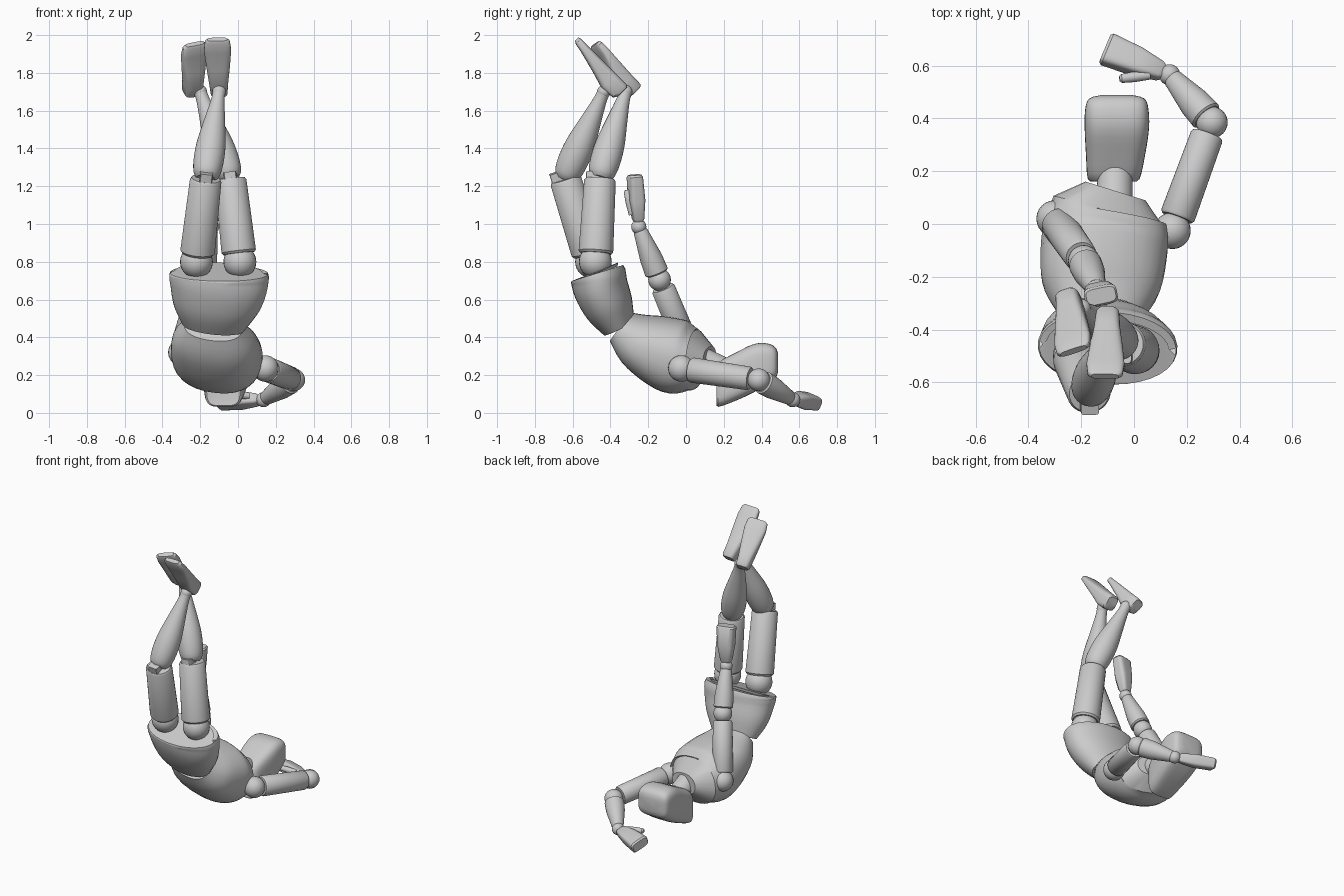
import bpy, bmesh, math
from mathutils import Vector as V

if "Cube" in bpy.data.objects:
    bpy.data.objects.remove(bpy.data.objects["Cube"])


def finish(bm, name, angle=35):
    bmesh.ops.recalc_face_normals(bm, faces=bm.faces)
    me = bpy.data.meshes.new(name)
    bm.to_mesh(me)
    bm.free()
    ob = bpy.data.objects.new(name, me)
    bpy.context.collection.objects.link(ob)
    bpy.ops.object.select_all(action='DESELECT')
    ob.select_set(True)
    bpy.context.view_layer.objects.active = ob
    bpy.ops.object.shade_smooth_by_angle(angle=math.radians(angle))
    return ob


def resample(rows, steps):
    """Smooth curve through section rows (centre, half width, half depth)."""
    out = []
    for i in range(len(rows) - 1):
        a, b, c, d = (rows[max(0, min(len(rows) - 1, i + k))] for k in (-1, 0, 1, 2))
        for s in range(steps):
            t = s / steps
            out.append([.5 * (2 * q + (r - p) * t + (2 * p - 5 * q + 4 * r - u) * t * t
                              + (3 * q - p - 3 * r + u) * t ** 3)
                        for p, q, r, u in zip(a, b, c, d)])
    return out + [list(rows[-1])]


def loft(name, rows, wdir, power=2.0, steps=1, seg=32, depth=None):
    """Skin superellipse sections; rows are x, y, z, half width, half depth."""
    rows = resample(rows, steps)
    bm = bmesh.new()
    rings = []
    for i, r in enumerate(rows):
        tan = V(rows[min(i + 1, len(rows) - 1)][:3]) - V(rows[max(i - 1, 0)][:3])
        tan.normalize()
        w = V(wdir).normalized()
        if depth is None:
            w = (w - tan * w.dot(tan)).normalized()
            dd = tan.cross(w)
        else:
            dd = V(depth).normalized()
        ring = []
        for k in range(seg):
            a = 2 * math.pi * (k + .5) / seg
            c, s = math.cos(a), math.sin(a)
            c = math.copysign(abs(c) ** (2 / power), c)
            s = math.copysign(abs(s) ** (2 / power), s)
            ring.append(bm.verts.new(V(r[:3]) + w * c * r[3] + dd * s * r[4]))
        rings.append(ring)
    for a, b in zip(rings, rings[1:]):
        for k in range(seg):
            j = (k + 1) % seg
            bm.faces.new((a[k], a[j], b[j], b[k]))
    bm.faces.new(rings[0])
    bm.faces.new(rings[-1])
    return finish(bm, name)


def ball(name, c, r):
    bm = bmesh.new()
    bmesh.ops.create_uvsphere(bm, u_segments=24, v_segments=14, radius=r)
    bmesh.ops.translate(bm, vec=V(c), verts=bm.verts)
    return finish(bm, name)


def limb(name, p, q, profile, steps=1):
    """Round limb; profile is a list of (fraction along, radius)."""
    p, q = V(p), V(q)
    ax = q - p
    side = ax.cross(V((0, 1, 0)) if abs(ax.y) < .8 * ax.length else V((1, 0, 0)))
    return loft(name, [(*p.lerp(q, t), r, r) for t, r in profile], side, steps=steps)


def rod(name, p, q, r0, r1):
    return limb(name, p, q, [(0, r0 * .9), (.03, r0), (.97, r1), (1, r1 * .9)])


# Torso and pelvis
loft("torso", resample([(-.13, -.345, .455, .155, .09), (-.125, -.23, .375, .225, .155),
                        (-.11, -.06, .30, .24, .195), (-.095, .045, .28, .22, .155)], 5)
     + [(-.07, .125, .28, .12, .07)], (.455, -.03, -.085), power=2.3)
loft("pelvis", resample([(-.13, -.355, .455, .165, .09), (-.12, -.405, .555, .225, .13),
                         (-.105, -.45, .66, .257, .145), (-.10, -.465, .725, .265, .148)], 4)
     + [(-.10, -.47, .74, .26, .143), (-.10, -.47, .741, .235, .122), (-.10, -.465, .73, .225, .112)],
     (.516, 0, -.10), power=2.1)

# Neck and head
rod("neck", (-.075, .08, .28), (-.07, .22, .22), .07, .065)
loft("head", [(-.077, .165, .15, .07, .09), (-.077, .17, .15, .098, .118), (-.07, .26, .19, .112, .127),
              (-.065, .36, .237, .122, .128), (-.065, .435, .262, .12, .105),
              (-.065, .475, .265, .105, .08), (-.065, .488, .265, .06, .045)],
     (1, 0, 0), power=4, steps=3, seg=40, depth=(0, 0, 1))

# Arms: shoulder, elbow, wrist, finger tip, hand width direction, thumb root and tip
arms = {
    "right": ((.145, -.025, .235), (.295, .385, .175), (.135, .565, .07), (-.11, .665, .062),
              (.35, .8, -.35), (.06, .565, .09), (-.055, .55, .10)),
    "left": ((-.30, .02, .32), (-.19, -.14, .705), (-.14, -.25, .985), (-.125, -.272, 1.26),
             (.97, .2, 0), (-.13, -.285, 1.05), (-.12, -.315, 1.18)),
}
for side, (sh, el, wr, tip, wd, th0, th1) in arms.items():
    sh, el, wr, tip = V(sh), V(el), V(wr), V(tip)
    ball(side + "_shoulder", sh, .07)
    rod(side + "_upper_arm", sh.lerp(el, .12), sh.lerp(el, .89), .067, .063)
    ball(side + "_elbow", el, .06)
    limb(side + "_forearm", el.lerp(wr, .12), wr.lerp(el, .06),
         [(0, .055), (.03, .063), (.35, .06), (.96, .038), (1, .034)])
    ball(side + "_wrist", wr, .04)
    loft(side + "_hand", [(*wr.lerp(tip, t), w, d) for t, w, d in
                          ((.1, .028, .022), (.15, .036, .03), (.5, .053, .042),
                           (.96, .063, .038), (1, .056, .03))], wd, power=4)
    limb(side + "_thumb", th0, th1, [(0, .018), (.5, .02), (.93, .017), (1, .01)])

# Legs: hip, knee, ankle, heel, toe, instep direction
legs = {
    "front": ((-.22, -.50, .80), (-.17, -.64, 1.24), (-.10, -.435, 1.70),
              (-.10, -.31, 1.735), (-.11, -.565, 1.99), (0, -.7, -.7)),
    "rear": ((.01, -.48, .80), (-.04, -.455, 1.24), (-.20, -.32, 1.70),
             (-.265, -.245, 1.735), (-.235, -.47, 1.965), (.35, -.68, -.62)),
}
for side, (hip, knee, ank, heel, toe, up) in legs.items():
    hip, knee, ank, heel, toe, up = map(V, (hip, knee, ank, heel, toe, up))
    ball(side + "_hip", hip, .087)
    rod(side + "_thigh", hip.lerp(knee, .1), knee, .092, .084)
    # knee hinge block
    ax = (knee - hip).normalized()
    loft(side + "_knee_hinge", [(*(knee + V((0, -.035, 0)) + ax * h), .034, .04) for h in (-.03, .035)],
         (1, 0, 0), power=8, seg=16)
    limb(side + "_shin", knee, ank, [(0, .05), (.06, .07), (.2, .08), (.4, .077),
                                     (.65, .057), (.9, .036), (1, .034)], steps=3)
    ball(side + "_ankle", ank, .036)
    # foot, lofted from heel to toe along the sole
    d = (toe - heel).normalized()
    up = (up - d * up.dot(d)).normalized()
    n = (toe - heel).length
    loft(side + "_foot", [(*(heel + d * n * s + up * h / 2), w, h / 2 * k) for s, w, h, k in
                          ((-.02, .036, .085, .8), (.02, .045, .10, 1), (.22, .05, .11, 1),
                           (.5, .062, .08, 1), (.8, .072, .052, 1), (.96, .066, .04, 1),
                           (1, .052, .035, .75))],
         d.cross(up), power=3.5, depth=up)
